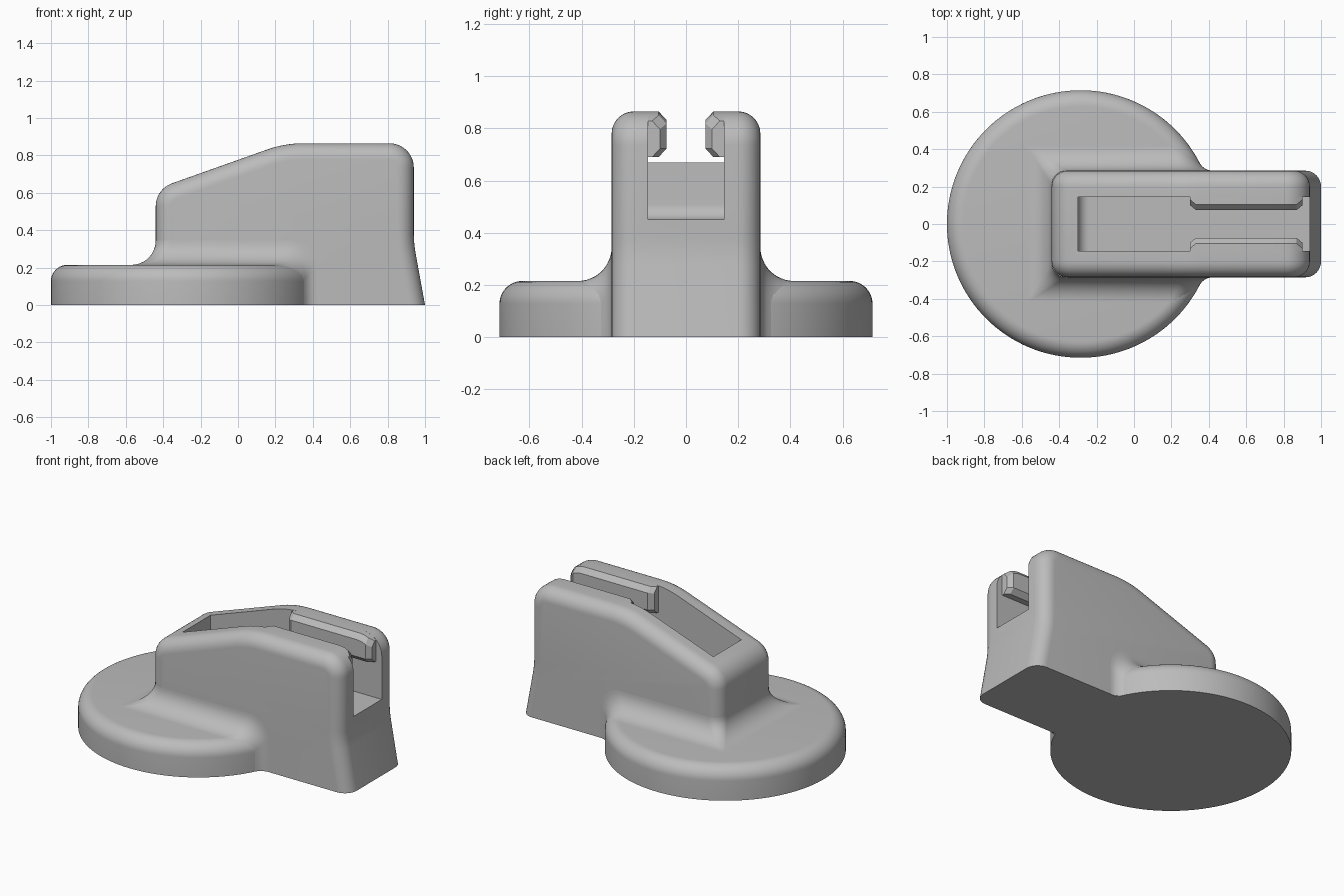
import bpy, bmesh, math
from mathutils import Vector

if "Cube" in bpy.data.objects:
    bpy.data.objects.remove(bpy.data.objects["Cube"])

grey = bpy.data.materials.new("grey")
grey.diffuse_color = (0.5, 0.5, 0.5, 1)
grey.use_nodes = True
grey.node_tree.nodes["Principled BSDF"].inputs["Base Color"].default_value = grey.diffuse_color


def make(name, verts, faces, smooth=True):
    me = bpy.data.meshes.new(name)
    me.from_pydata([tuple(v) for v in verts], [], faces)
    bm = bmesh.new()
    bm.from_mesh(me)
    bmesh.ops.remove_doubles(bm, verts=bm.verts, dist=1e-5)
    bmesh.ops.recalc_face_normals(bm, faces=bm.faces)
    bm.to_mesh(me)
    bm.free()
    me.materials.append(grey)
    ob = bpy.data.objects.new(name, me)
    bpy.context.collection.objects.link(ob)
    if smooth:
        shade(ob)
    return ob


def activate(ob):
    for o in bpy.context.selected_objects:
        o.select_set(False)
    ob.select_set(True)
    bpy.context.view_layer.objects.active = ob


def shade(ob):
    activate(ob)
    bpy.ops.object.shade_smooth_by_angle(angle=math.radians(30))


def loft(name, rings, closed=True, smooth=True):
    """Skin equal-length rings; closed rings get end caps."""
    n = len(rings[0])
    verts = [p for r in rings for p in r]
    faces = [(a * n + i, a * n + (i + 1) % n, (a + 1) * n + (i + 1) % n, (a + 1) * n + i)
             for a in range(len(rings) - 1) for i in range(n if closed else n - 1)]
    if closed:
        faces += [tuple(range(n)), tuple(range((len(rings) - 1) * n, len(rings) * n))]
    return make(name, verts, faces, smooth)


def rounded(corners, steps=10):
    """Polyline with (x, z, radius) corners replaced by arcs."""
    pts = [Vector(c[:2]) for c in corners]
    out = []
    for i, (x, z, r) in enumerate(corners):
        p = pts[i]
        if r == 0:
            out.append(p)
            continue
        a, b = (pts[i - 1] - p).normalized(), (pts[i + 1] - p).normalized()
        half = a.angle(b) / 2
        c = p + (a + b).normalized() * (r / math.sin(half))
        s = p + a * (r / math.tan(half)) - c
        e = p + b * (r / math.tan(half)) - c
        for k in range(steps + 1):
            t = k / steps
            w = s.angle(e)
            out.append(c + (s * math.sin((1 - t) * w) + e * math.sin(t * w)) / math.sin(w))
    return out


# Round base disc
CX, R, TOP, RIM = -0.285, 0.715, 0.215, 0.087
prof = [(R, 0)] + [(R - RIM + RIM * math.cos(a), TOP - RIM + RIM * math.sin(a))
                   for a in [math.pi / 2 * k / 10 for k in range(11)]]
SEG = 128
loft("base_disc", [[(CX + r * math.cos(2 * math.pi * k / SEG), r * math.sin(2 * math.pi * k / SEG), z)
                    for k in range(SEG)] for r, z in prof])

# Upright body: side profile with rounded shoulders
H, EDGE = 0.285, 0.085
side = rounded([(-0.44, 0, 0), (-0.44, 0.62, 0.13), (0.25, 0.865, 0.58),
                (0.94, 0.865, 0.13), (0.94, 0.33, 0.6), (1.0, 0, 0)])


def inset(d):
    out = []
    for i, p in enumerate(side):
        dirs = []
        if i:
            dirs.append((p - side[i - 1]).normalized())
        if i < len(side) - 1:
            dirs.append((side[i + 1] - p).normalized())
        t = sum(dirs, Vector((0, 0))).normalized()
        q = p + Vector((t.y, -t.x)) * d
        if i in (0, len(side) - 1):
            q.y = 0
        out.append(q)
    return out


arc = [math.pi / 2 * k / 8 for k in range(9)]
levels = [(-H + EDGE * (1 - math.cos(a)), EDGE * (1 - math.sin(a))) for a in arc]
levels += [(-y, d) for y, d in reversed(levels)]
body = loft("upright_body", [[(p.x, y, p.y) for p in inset(d)] for y, d in levels], smooth=False)

# Slot open at the top and the end, with a coved back corner
slot = rounded([(-0.3, 1.2, 0), (-0.3, 0.45, 0.06), (1.2, 0.45, 0), (1.2, 1.2, 0)])
W = 0.145
cutter = loft("slot_cutter", [[(p.x, y, p.y) for p in slot] for y in (-W, W)], smooth=False)
cutter.hide_render = True
mod = body.modifiers.new("slot", 'BOOLEAN')
mod.operation, mod.solver, mod.object = 'DIFFERENCE', 'EXACT', cutter
activate(body)
bpy.ops.object.modifier_apply(modifier="slot")
bpy.data.objects.remove(cutter)
shade(body)

# Chamfered retaining lips along both slot walls
for s, name in ((1, "back_lip"), (-1, "front_lip")):
    rings = []
    for x, y in ((0.3, 0.1), (0.33, 0.075), (0.6, 0.075), (0.81, 0.075),
                 (0.84, 0.075), (0.87, 0.075), (0.9, 0.1)):
        zt = 0.735 + math.sqrt(0.13 ** 2 - max(0, x - 0.81) ** 2) - (0.003 if x < 0.31 else 0)
        zb, c = 0.69, 0.032
        rings.append([(x, s * b, z) for b, z in (
            (W + 0.0005, zb), (y + 0.03, zb), (y, zb + c), (y, zt - c), (y + 0.03, zt), (W + 0.0005, zt))])
    loft(name, rings)

# Concave blend between body and disc, mitred at the end corners
F, V = 0.13, 0.08
rows = []
for k in range(13):
    d = F * (1 - math.cos(math.pi / 2 * k / 12))
    y = H + d
    z = TOP + F - math.sqrt(max(0, F * F - (F - d) ** 2))
    vx = CX + math.sqrt((R + V) ** 2 - (H + V) ** 2)
    if y < (H + V) * R / (R + V):
        x1 = vx - math.sqrt(max(0, V * V - (H + V - y) ** 2))
    else:
        x1 = CX + math.sqrt(R * R - y * y) - 0.003
    rc = 0.105 + (z - TOP) * 0.3
    half = [(x1, y, 0)]
    half += [(x1 - rc + rc * math.cos(a), y, z - rc + rc * math.sin(a)) for a in arc]
    rr = 0.08 * (1 - d / F)
    x0 = -0.44 - d
    half += [(x0 + rr - rr * math.sin(a), y - rr + rr * math.cos(a), z) for a in arc]
    rows.append(half + [(x, -yy, zz) for x, yy, zz in reversed(half)])
n = len(rows[0])
verts = [p for r in rows for p in r]
faces = [(a * n + i, a * n + i + 1, (a + 1) * n + i + 1, (a + 1) * n + i)
         for a in range(len(rows) - 1) for i in range(n - 1)]
blend = make("base_blend", verts, faces, smooth=False)

# Point the open blend surface outwards, then smooth it
bm = bmesh.new()
bm.from_mesh(blend.data)
bm.normal_update()
if sum(f.normal.z * f.calc_area() for f in bm.faces) < 0:
    bmesh.ops.reverse_faces(bm, faces=bm.faces)
bm.to_mesh(blend.data)
bm.free()
shade(blend)
